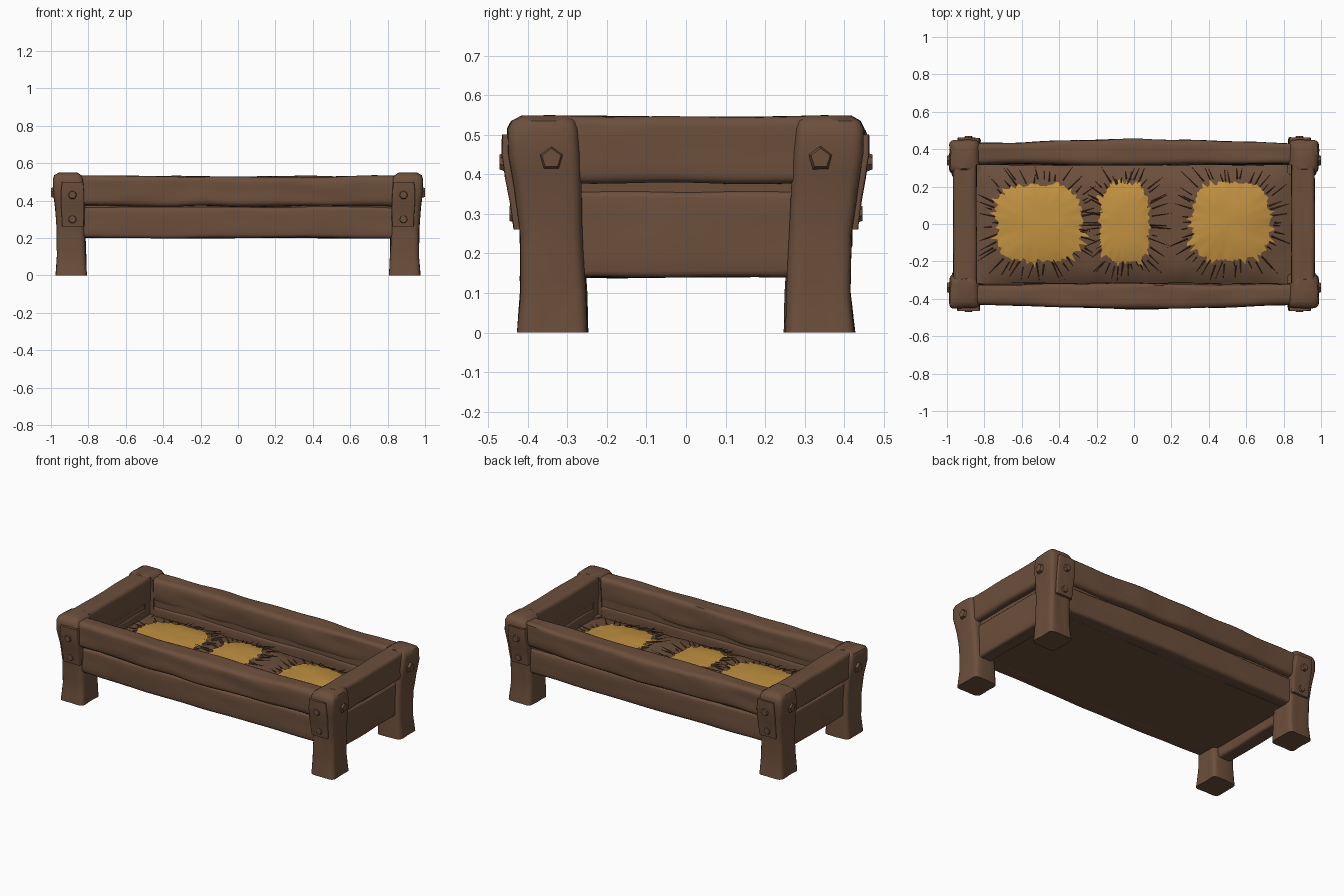
import bpy, bmesh, math, random
from mathutils import Vector, Matrix, noise

if "Cube" in bpy.data.objects:
    bpy.data.objects.remove(bpy.data.objects["Cube"])

random.seed(4)


def material(name, rgb):
    m = bpy.data.materials.new(name)
    m.diffuse_color = (*rgb, 1)
    m.use_nodes = True
    m.node_tree.nodes["Principled BSDF"].inputs["Base Color"].default_value = m.diffuse_color
    return m


WOOD = material("brown wood", (0.150, 0.078, 0.045))
DARK = material("dark brown straw", (0.100, 0.052, 0.030))
GOLD = material("golden straw", (0.54, 0.285, 0.052))


def finish(name, bm, mat):
    bmesh.ops.recalc_face_normals(bm, faces=bm.faces)
    me = bpy.data.meshes.new(name)
    bm.to_mesh(me)
    bm.free()
    me.materials.append(mat)
    ob = bpy.data.objects.new(name, me)
    bpy.context.collection.objects.link(ob)
    return ob


def section(alo, ahi, blo, bhi, r):
    """Rounded rectangle with extra points along each side."""
    arcs = []
    for k, (ca, cb) in enumerate([(ahi - r, bhi - r), (alo + r, bhi - r),
                                  (alo + r, blo + r), (ahi - r, blo + r)]):
        arcs.append([(ca + r * math.cos(w), cb + r * math.sin(w))
                     for w in [math.pi / 2 * (k + i / 3) for i in range(4)]])
    pts = []
    for k in range(4):
        p, q = arcs[k][-1], arcs[(k + 1) % 4][0]
        pts += arcs[k]
        pts += [(p[0] + (q[0] - p[0]) * f, p[1] + (q[1] - p[1]) * f) for f in (0.25, 0.5, 0.75)]
    return pts


def beam(name, axis, stations, r=0.022, amp=0.005, step=0.04, sx=1, sy=1, seed=0):
    """Hewn beam lofted along an axis; stations are (t, alo, ahi, blo, bhi)."""
    rows = []
    for s0, s1 in zip(stations, stations[1:]):
        n = max(1, round((s1[0] - s0[0]) / step))
        rows += [[u + (v - u) * i / n for u, v in zip(s0, s1)] for i in range(n)]
    rows.append(list(stations[-1]))
    bm = bmesh.new()
    rings = []
    for t, *box in rows:
        ring = []
        for a, b in section(*box, r):
            a += amp * noise.noise(Vector((t * 4, a * 14 + seed, b * 14)))
            b += amp * noise.noise(Vector((t * 4 + 30, a * 14 + seed, b * 14)))
            co = [(t, a, b), (a, t, b), (a, b, t)][axis]
            ring.append(bm.verts.new((co[0] * sx, co[1] * sy, co[2])))
        rings.append(ring)
    for A, B in zip(rings, rings[1:]):
        for i in range(len(A)):
            j = (i + 1) % len(A)
            bm.faces.new((A[i], A[j], B[j], B[i]))
    bm.faces.new(rings[0])
    bm.faces.new(rings[-1])
    return finish(name, bm, WOOD)


def box(name, lo, hi, mat=WOOD):
    bm = bmesh.new()
    bmesh.ops.create_cube(bm, size=1)
    for v in bm.verts:
        v.co = [l + (h - l) * (c + 0.5) for l, h, c in zip(lo, hi, v.co)]
    return finish(name, bm, mat)


def peg(name, pos, direction, radius, depth, sides):
    bm = bmesh.new()
    bmesh.ops.create_cone(bm, cap_ends=True, segments=sides, radius1=radius,
                          radius2=radius * 0.75, depth=depth)
    rot = Vector(direction).to_track_quat('Z', 'Y').to_matrix().to_4x4()
    bm.transform(Matrix.Translation(pos) @ rot)
    return finish(name, bm, WOOD)


# Corner legs, trimmed so the inside of the trough stays square
LEG = [(0, .81, .974, .25, .427), (.10, .813, .967, .252, .417), (.25, .818, .967, .26, .418),
       (.36, .822, .975, .265, .432), (.45, .825, .988, .27, .448), (.515, .828, .987, .275, .45),
       (.535, .838, .98, .28, .44), (.549, .86, .955, .295, .415)]
PLATE = [(.26, .825, .94, .39, .434), (.33, .822, .942, .39, .443),
         (.39, .822, .945, .41, .455), (.45, .825, .945, .42, .464), (.50, .83, .94, .42, .463)]
cutter = box("trough_cutter", (-.845, -.315, .30), (.845, .315, 1))
n = 0
for sx in (-1, 1):
    for sy in (-1, 1):
        n += 1
        tag = ("back" if sy > 0 else "front") + ("_right" if sx > 0 else "_left")
        leg = beam(tag + "_leg", 2, LEG, r=.025, sx=sx, sy=sy, seed=n * 7)
        mod = leg.modifiers.new("trim", 'BOOLEAN')
        mod.operation, mod.object, mod.solver = 'DIFFERENCE', cutter, 'EXACT'
        bpy.context.view_layer.objects.active = leg
        bpy.ops.object.modifier_apply(modifier=mod.name)
        # Brace plate with two nails, and a peg in the end face
        beam(tag + "_plate", 2, PLATE, r=.006, amp=.004, sx=sx, sy=sy, seed=n * 3)
        peg(tag + "_upper_nail", (.885 * sx, .463 * sy, .43), (0, sy, 0), .026, .016, 7)
        peg(tag + "_lower_nail", (.885 * sx, .438 * sy, .30), (0, sy, 0), .026, .016, 7)
        peg(tag + "_end_peg", (.99 * sx, .34 * sy, .44), (sx, 0, 0), .034, .02, 5)
bpy.data.objects.remove(cutter)

# Long side rails, bowed slightly outward, with a recessed filler strip between
UPPER = [(-.86, .318, .43, .372, .53), (-.6, .322, .437, .371, .53), (-.3, .318, .447, .37, .527),
         (0, .314, .453, .37, .526), (.3, .318, .448, .37, .528), (.6, .322, .44, .371, .53),
         (.86, .322, .43, .372, .532)]
LOWER = [(-.86, .315, .405, .20, .362), (-.4, .315, .414, .20, .366), (0, .315, .42, .20, .363),
         (.4, .315, .416, .20, .366), (.86, .315, .405, .20, .362)]
for sy, tag in ((-1, "front"), (1, "back")):
    beam(tag + "_upper_rail", 0, UPPER, r=.026, amp=.008, sy=sy, seed=40 + sy)
    beam(tag + "_lower_rail", 0, LOWER, r=.02, amp=.005, sy=sy, seed=50 + sy)
    y0, y1 = sorted((.322 * sy, .395 * sy))
    box(tag + "_filler_strip", (-.85, y0, .335), (.85, y1, .405))

# Short end rails, with a filler strip between
for sx, tag in ((-1, "left"), (1, "right")):
    beam(tag + "_upper_end_rail", 1, [(-.36, .842, .966, .378, .547), (0, .842, .968, .378, .543),
         (.36, .842, .966, .378, .547)], r=.024, sx=sx, seed=60 + sx)
    beam(tag + "_lower_end_rail", 1, [(-.35, .845, .935, .14, .358), (0, .845, .94, .14, .354),
         (.35, .845, .935, .14, .358)], r=.016, sx=sx, seed=70 + sx)
    x0, x1 = sorted((.85 * sx, .925 * sx))
    box(tag + "_filler_strip", (x0, -.33, .335), (x1, .33, .41))

# Bottom board
box("bottom_board", (-.855, -.335, .20), (.855, .335, .215))


def height(x, y):
    """Height of the lumpy bedding, falling toward the walls."""
    u, v = min(1, abs(x) / .86), min(1, abs(y) / .325)
    z = .295 + .063 * (1 - u ** 6) * (1 - v ** 4) - .015 * max(0, x)
    return z + .004 * noise.noise(Vector((x * 9, y * 9, 0)))


# Bedding surface
bm = bmesh.new()
bmesh.ops.create_grid(bm, x_segments=80, y_segments=36, size=1)
for v in bm.verts:
    x, y = v.co.x * .85, v.co.y * .322
    v.co = (x, y, height(x, y))
finish("bedding", bm, WOOD)

# Golden straw patches with ragged rims, ringed by dark stray stalks
for i, (cx, cy, rx, ry) in enumerate([(-.51, .005, .235, .215), (-.05, .005, .135, .22),
                                      (.52, .015, .215, .215)], 1):
    def rim(w, f):
        c, s = math.cos(w), math.sin(w)
        k = f / (abs(c) ** 3.5 + abs(s) ** 3.5) ** (1 / 3.5)
        return cx + rx * c * k, cy + ry * s * k

    bm = bmesh.new()
    N, R = 110, 8
    edge = [random.uniform(.90, 1.0) + (random.uniform(.04, .2) if random.random() < .2 else 0)
            for _ in range(N)]
    centre = bm.verts.new((cx, cy, height(cx, cy) + .02))
    rings = []
    for k in range(1, R + 1):
        ring = []
        for j in range(N):
            f = .88 * k / (R - 1) if k < R else edge[j]
            x, y = rim(math.tau * j / N, f)
            z = height(x, y) + .005 + .015 * max(0, 1 - f * f)
            z += .0015 * f ** 4 * math.sin(j * 1.1)
            ring.append(bm.verts.new((x, y, z)))
        rings.append(ring)
    for j in range(N):
        m = (j + 1) % N
        bm.faces.new((centre, rings[0][j], rings[0][m]))
        for A, B in zip(rings, rings[1:]):
            bm.faces.new((A[j], B[j], B[m], A[m]))
    finish(f"straw_patch_{i}", bm, GOLD)

    bm = bmesh.new()
    for j in range(48):
        w = math.tau * (j + random.uniform(-.5, .5)) / 48
        x0, y0 = rim(w, random.uniform(.92, 1.1))
        d = Vector((math.cos(w + random.uniform(-.25, .25)), math.sin(w), 0)).normalized()
        length = random.uniform(.03, .13)
        x1 = max(-.84, min(.84, x0 + d.x * length))
        y1 = max(-.305, min(.305, y0 + d.y * length))
        side = Vector((-d.y, d.x, 0)) * random.uniform(.002, .005)
        base = Vector((x0, y0, height(x0, y0) + .002))
        tip = bm.verts.new((x1, y1, height(x1, y1) + random.uniform(.004, .03)))
        tri = [bm.verts.new(base + o) for o in (side, -side, Vector((0, 0, .008)))]
        for a, b in ((0, 1), (1, 2), (2, 0)):
            bm.faces.new((tri[a], tri[b], tip))
        bm.faces.new(tri)
    finish(f"stray_stalks_{i}", bm, DARK)

# Smooth shading with sharp creases
for ob in bpy.data.objects:
    ob.select_set(True)
    bpy.context.view_layer.objects.active = ob
bpy.ops.object.shade_smooth_by_angle(angle=math.radians(40))
